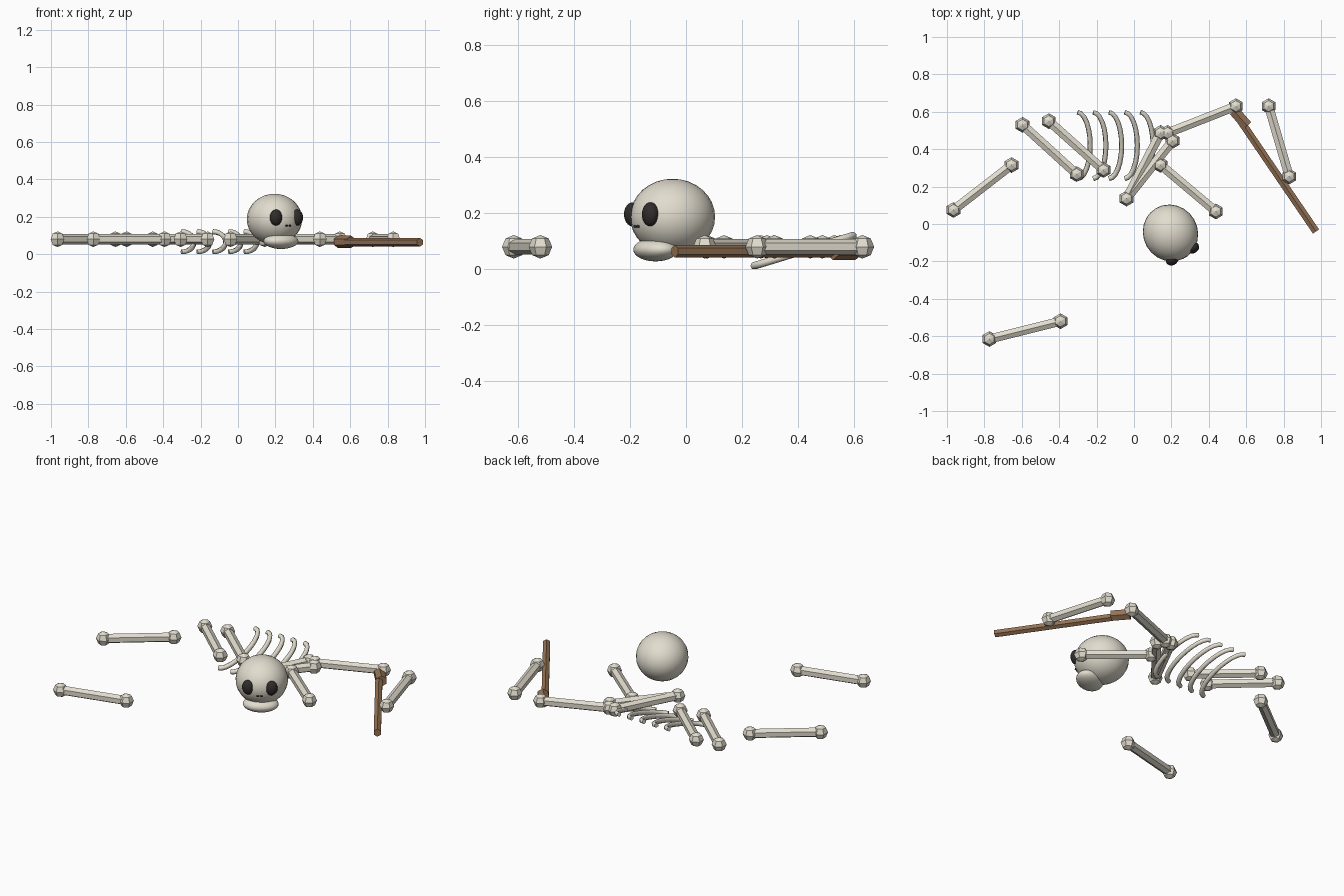
import bpy, math
from mathutils import Vector, Matrix

if "Cube" in bpy.data.objects:
    bpy.data.objects.remove(bpy.data.objects["Cube"])


def material(name, rgb):
    m = bpy.data.materials.new(name)
    m.diffuse_color = (*rgb, 1)
    m.use_nodes = True
    m.node_tree.nodes["Principled BSDF"].inputs["Base Color"].default_value = m.diffuse_color
    return m


BONE = material("bone", (0.76, 0.72, 0.62))
DARK = material("socket_dark", (0.03, 0.025, 0.025))
WOOD = material("wood", (0.30, 0.17, 0.09))


def finish(name, mat, smooth=False):
    o = bpy.context.object
    o.name = name
    o.data.materials.append(mat)
    if smooth:
        bpy.ops.object.shade_smooth_by_angle(angle=math.radians(50))
    return o


def ball(name, loc, scale, mat, segs=24, rings=16, yaw=0, smooth=True):
    bpy.ops.mesh.primitive_uv_sphere_add(segments=segs, ring_count=rings, radius=1,
                                         location=loc, rotation=(0, 0, yaw))
    bpy.context.object.scale = scale
    return finish(name, mat, smooth)


def rod(name, a, b, r, mat, sides=6):
    a, b = Vector(a), Vector(b)
    d = b - a
    bpy.ops.mesh.primitive_cylinder_add(vertices=sides, radius=r, depth=d.length,
                                        location=(a + b) / 2)
    bpy.context.object.rotation_euler = d.to_track_quat('Z', 'Y').to_euler()
    return finish(name, mat)


# scattered limb bones: shaft with a faceted knob at each end
Z = 0.08
bones = [
    ((-0.965, 0.075), (-0.655, 0.315)), ((-0.596, 0.53), (-0.307, 0.267)),
    ((-0.455, 0.55), (-0.163, 0.289)), ((0.142, 0.316), (0.438, 0.067)),
    ((-0.04, 0.136), (0.206, 0.444)), ((-0.04, 0.136), (0.142, 0.487)),
    ((0.18, 0.487), (0.545, 0.63)), ((0.72, 0.63), (0.83, 0.254)),
    ((-0.773, -0.615), (-0.393, -0.52)),
]
for i, (a, b) in enumerate(bones, 1):
    rod(f"bone_shaft_{i}", (*a, Z), (*b, Z), 0.028, BONE)
    for side, p in (("a", a), ("b", b)):
        ball(f"bone_knob_{i}{side}", (*p, Z), (0.042,) * 3, BONE, 6, 4, smooth=False)

# five tilted half-ring ribs
for i in range(5):
    cu = bpy.data.curves.new(f"rib_{i + 1}", 'CURVE')
    cu.dimensions = '3D'
    cu.bevel_depth, cu.bevel_resolution, cu.use_fill_caps = 0.014, 1, True
    sp = cu.splines.new('POLY')
    n = 13
    sp.points.add(n - 1)
    for k in range(n):
        t = -math.pi / 2 + math.pi * k / (n - 1)
        sp.points[k].co = (0.068 * math.cos(t), 0.177 * math.sin(t), 0.054 * math.sin(t), 1)
    o = bpy.data.objects.new(f"rib_{i + 1}", cu)
    o.location = (-0.302 + 0.084 * i, 0.42, 0.066)
    cu.materials.append(BONE)
    bpy.context.collection.objects.link(o)

# skull, turned towards the front right
YAW = math.radians(30)
C = Vector((0.195, -0.048, 0))
turn = Matrix.Rotation(YAW, 3, 'Z')


def face(x, fwd, z):
    return C + turn @ Vector((x, -fwd, z))


ball("skull", face(0, 0, 0.187), (0.146, 0.154, 0.136), BONE, yaw=YAW)
ball("jaw", face(0, 0.07, 0.07), (0.1, 0.072, 0.042), BONE, yaw=YAW)
for s, side in ((-1, "right"), (1, "left")):
    ball(f"eye_socket_{side}", face(s * 0.064, 0.128, 0.196), (0.035, 0.03, 0.043),
         DARK, 16, 10, yaw=YAW)
    ball(f"nostril_{side}", face(s * 0.01, 0.147, 0.153), (0.008, 0.008, 0.005),
         DARK, 8, 6, yaw=YAW)

# wooden club with a thicker butt
rod("club_shaft", (0.54, 0.595, 0.064), (0.973, -0.04, 0.064), 0.023, WOOD)
rod("club_butt", (0.535, 0.605, 0.066), (0.605, 0.525, 0.066), 0.033, WOOD)
